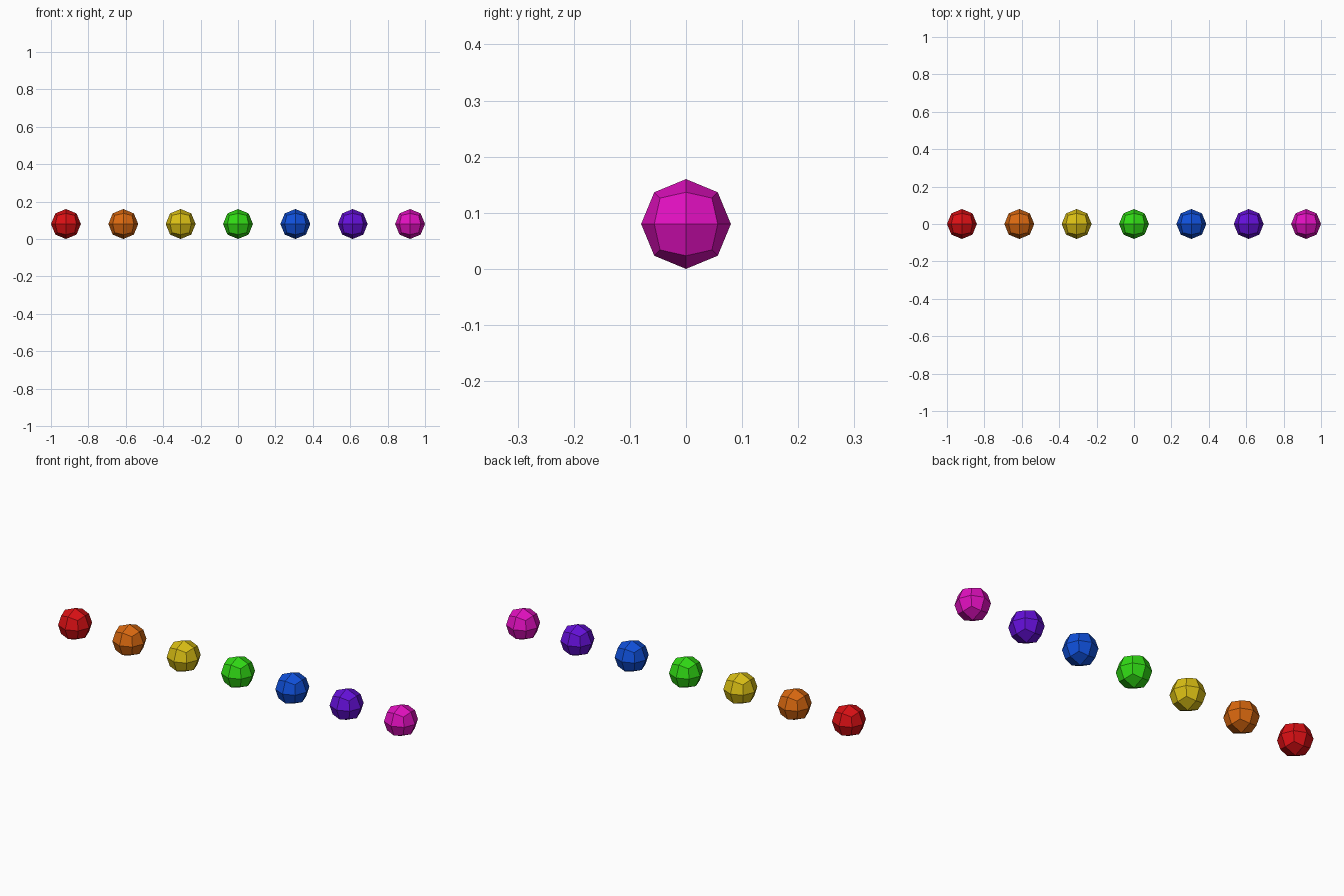
import bpy, bmesh

if "Cube" in bpy.data.objects:
    bpy.data.objects.remove(bpy.data.objects["Cube"])

R = 0.08          # ball radius
SPACING = 0.92 / 3
COLORS = {
    "red": (0.70, 0.005, 0.007),
    "orange": (0.70, 0.14, 0.005),
    "yellow": (0.70, 0.52, 0.007),
    "green": (0.03, 0.70, 0.007),
    "blue": (0.005, 0.08, 0.70),
    "violet": (0.13, 0.005, 0.70),
    "magenta": (0.75, 0.005, 0.52),
}


def faceted_ball(name, x, color):
    # Cube cut once along every edge, pushed out to a sphere: 24 flat quads
    bm = bmesh.new()
    bmesh.ops.create_cube(bm, size=2)
    bmesh.ops.subdivide_edges(bm, edges=bm.edges[:], cuts=1, use_grid_fill=True)
    for v in bm.verts:
        v.co = v.co.normalized() * R
    mesh = bpy.data.meshes.new(name)
    bm.to_mesh(mesh)
    bm.free()
    mat = bpy.data.materials.new(name + "_paint")
    mat.diffuse_color = (*color, 1)
    mat.use_nodes = True
    mat.node_tree.nodes["Principled BSDF"].inputs["Base Color"].default_value = mat.diffuse_color
    mesh.materials.append(mat)
    ob = bpy.data.objects.new(name, mesh)
    ob.location = (x, 0, R)
    bpy.context.collection.objects.link(ob)


# Row of seven rainbow balls, left to right
for i, (label, color) in enumerate(COLORS.items()):
    faceted_ball(label + "_ball", (i - 3) * SPACING, color)
